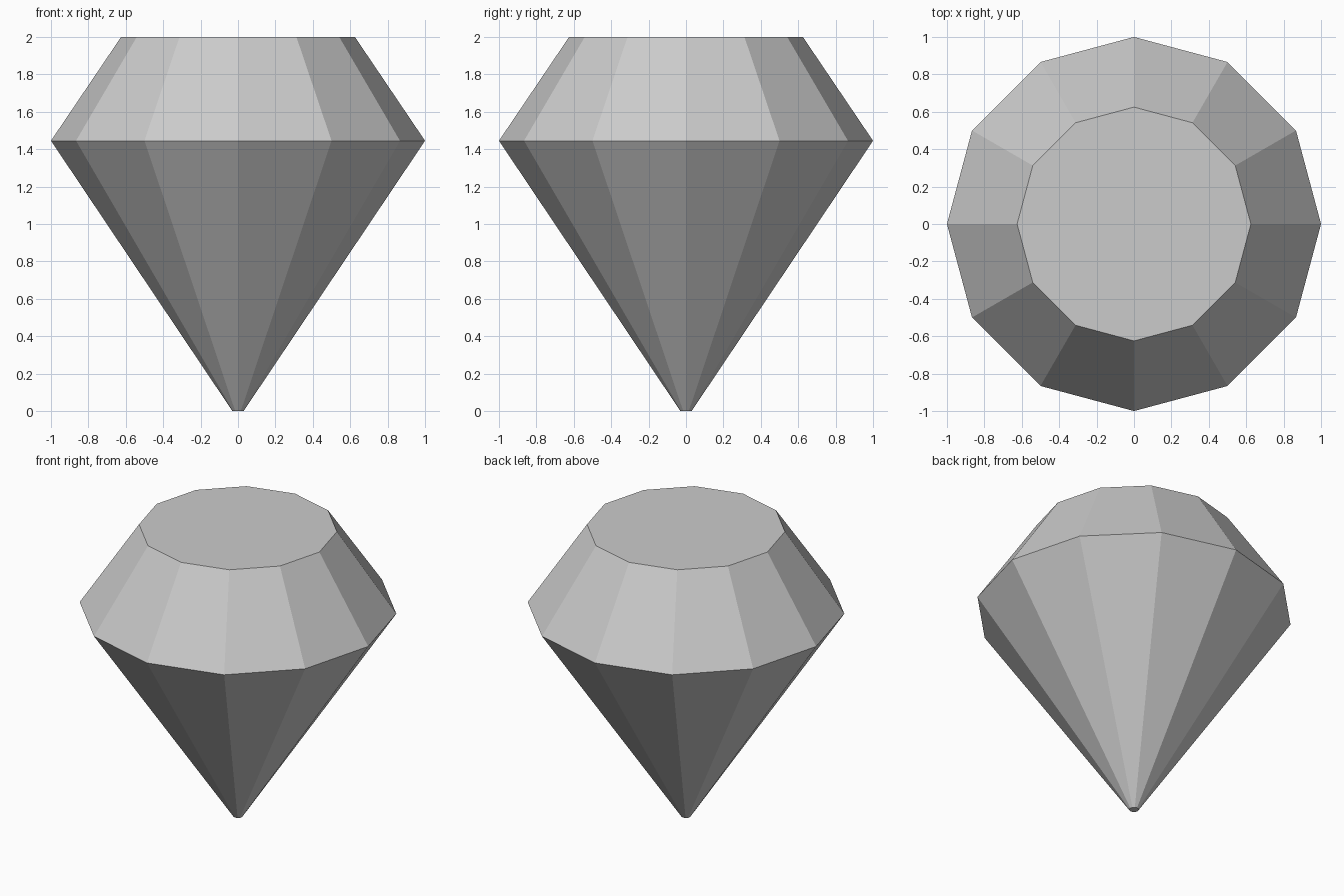
import bpy, bmesh
from math import cos, sin, tau

if "Cube" in bpy.data.objects:
    bpy.data.objects.remove(bpy.data.objects["Cube"])

SIDES = 12
# Radius and height of each ring: culet, girdle, table
PROFILE = [(0.03, 0.0), (1.0, 1.445), (0.625, 2.0)]

bm = bmesh.new()
rings = [[bm.verts.new((r * cos(tau * i / SIDES), r * sin(tau * i / SIDES), z))
          for i in range(SIDES)] for r, z in PROFILE]

# Pavilion and crown facets
for low, high in zip(rings, rings[1:]):
    for i in range(SIDES):
        j = (i + 1) % SIDES
        bm.faces.new((low[i], low[j], high[j], high[i]))

# Culet and table caps
bm.faces.new(rings[0][::-1])
bm.faces.new(rings[-1])

mesh = bpy.data.meshes.new("cut_gem")
bm.to_mesh(mesh)
bm.free()
gem = bpy.data.objects.new("cut_gem", mesh)
bpy.context.collection.objects.link(gem)
